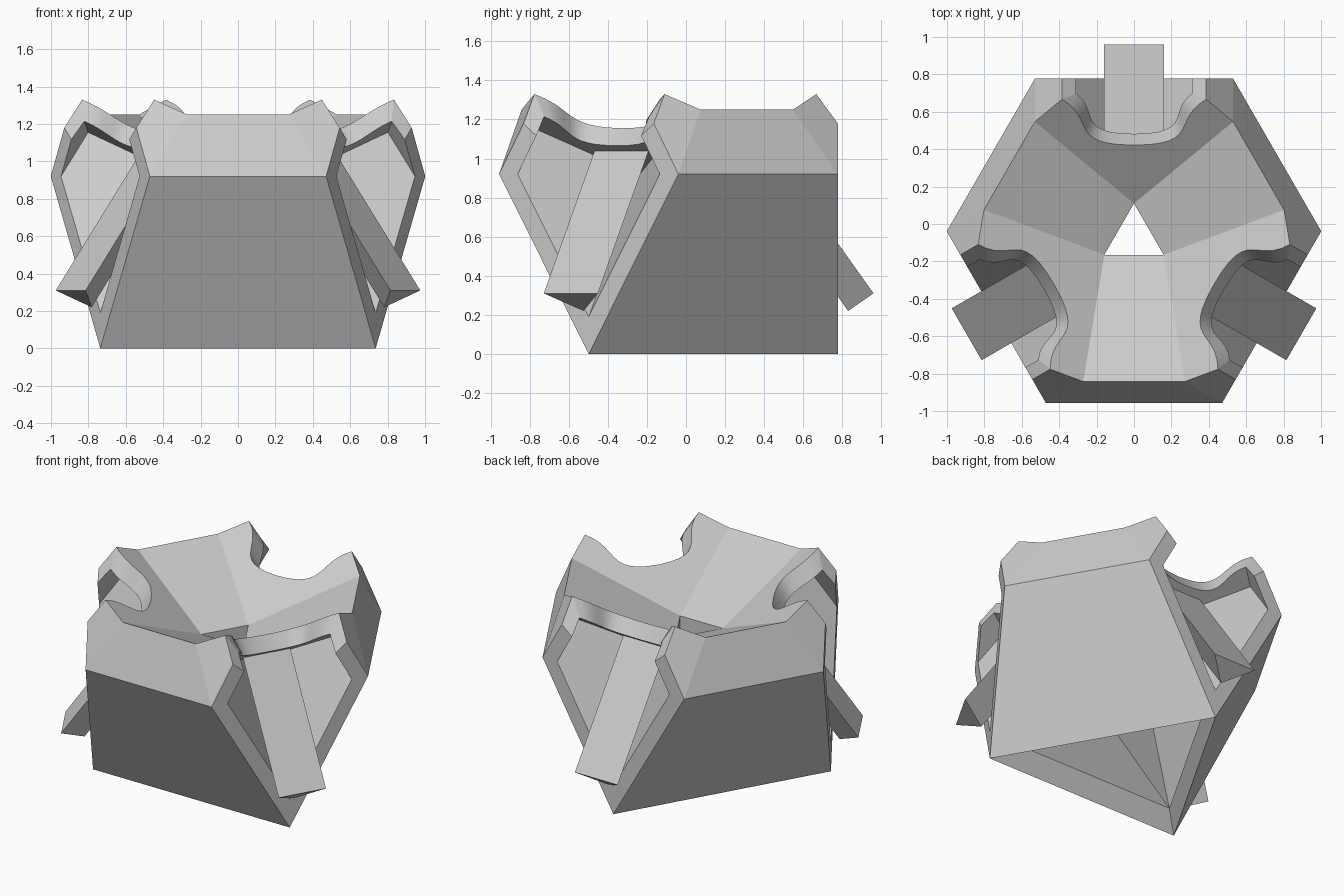
import bpy, bmesh
from math import radians
from mathutils import Vector, Matrix
from mathutils.geometry import interpolate_bezier

cube = bpy.data.objects.get("Cube")
if cube:
    bpy.data.objects.remove(cube, do_unlink=True)

grey = bpy.data.materials.new("plain_grey")
grey.use_nodes = True
colour = (0.6, 0.6, 0.6, 1)
grey.diffuse_color = colour
grey.node_tree.nodes["Principled BSDF"].inputs["Base Color"].default_value = colour

CENTRE = Vector((0, -0.073, 0))   # axis of the threefold symmetry
STEP = Matrix.Rotation(radians(-120), 3, 'Z')


def mirror(p):
    return Vector((-p.x, p.y, p.z))


def after(p):
    """Same point on the next corner, clockwise."""
    return STEP @ p


def across(p):
    """Mirrored point on the next corner."""
    return STEP @ mirror(p)


def build(name, faces, smooth_faces=()):
    bm = bmesh.new()
    for group, smooth in ((faces, False), (smooth_faces, True)):
        for pts in group:
            f = bm.faces.new([bm.verts.new(p + CENTRE) for p in pts])
            f.smooth = smooth
    bmesh.ops.remove_doubles(bm, verts=bm.verts, dist=0.0005)
    bmesh.ops.recalc_face_normals(bm, faces=bm.faces)
    for e in bm.edges:
        e.smooth = all(f.smooth for f in e.link_faces)
    mesh = bpy.data.meshes.new(name)
    bm.to_mesh(mesh)
    bm.free()
    mesh.materials.append(grey)
    ob = bpy.data.objects.new(name, mesh)
    bpy.context.collection.objects.link(ob)
    return ob


def on_bowl(x, y):
    return Vector((x, y, 0.814 + 0.689 * y + 0.017 * x))


def on_ceiling(x, y):
    return Vector((x, y, 0.684 + 0.689 * y))


# Outer skin of one corner, right half
foot = Vector((0, 0.85, 0))
side = Vector((0.53, 0.85, 0.92))
shoulder = Vector((0.385, 0.85, 1.18))
peak = Vector((0.385, 0.74, 1.33))
brow = Vector((0.53, 0.62, 1.25))
hole_top = Vector((0, 0.183, 0.94))

# Pocket: a slanted groove under a sloping ceiling
pocket_foot = Vector((0, 0.85, 0.19))
pocket_side = Vector((0.42, 0.85, 0.92))
pocket_shoulder = Vector((0.31, 0.85, 1.117))
pocket_back = Vector((0.42, 0.683, 1.155))
pocket_crease = Vector((0, 0.335, 0.915))

# Inner skin of the hollow body
inner_foot = Vector((0, 0.77, 0.15))
inner_side = Vector((0.42, 0.77, 0.88))
inner_brow = Vector((0.40, 0.594, 1.093))
inner_crease = Vector((0, 0.262, 0.865))
hole_low = on_ceiling(0, 0.183)

# Scooped lip: upper and lower curves from the peak to the middle
SEG = 12
upper = interpolate_bezier(peak, on_bowl(0.2, 0.63), on_bowl(0.36, 0.495),
                           on_bowl(0, 0.495), SEG + 1)
lower = interpolate_bezier(on_ceiling(0.31, 0.77), on_ceiling(0.18, 0.68),
                           on_ceiling(0.32, 0.555), on_ceiling(0, 0.555), SEG + 1)

# Faces found on both halves of a corner
half = [
    (foot, side, shoulder, pocket_shoulder, pocket_side, pocket_foot),   # rim
    (side, brow, peak, shoulder),                                        # corner facet
    (shoulder, peak, lower[0], pocket_shoulder),                         # lip end
    (pocket_side, pocket_shoulder, lower[0], pocket_back),               # pocket wall
    (pocket_foot, pocket_side, pocket_back, pocket_crease),              # pocket floor
    (*lower, pocket_crease, pocket_back),                                # pocket ceiling
    (inner_foot, inner_side, inner_brow, inner_crease),                  # inside of groove
    (hole_low, inner_brow, inner_crease),                                # inside of roof
]
lip = [(upper[i], upper[i + 1], lower[i + 1], lower[i]) for i in range(SEG)]

# Faces found once per corner
whole = [
    (foot, side, across(side), after(foot)),                             # big wall
    (side, brow, across(brow), across(side)),                            # upper wall
    (brow, across(brow), after(hole_top), hole_top),                     # bowl panel
    (hole_top, brow, *upper, *[mirror(p) for p in reversed(upper[:-1])],
     mirror(brow)),                                                      # bowl fan
    (foot, after(foot), after(inner_foot), inner_foot),                  # base lip
    (inner_foot, inner_side, across(inner_side), after(inner_foot)),     # inner walls
    (inner_side, inner_brow, across(inner_brow), across(inner_side)),
    (inner_brow, across(inner_brow), after(hole_low), hole_low),         # inner roof
    (hole_top, after(hole_top), after(hole_low), hole_low),              # hole wall
]


def both(faces):
    return faces + [tuple(mirror(p) for p in f) for f in faces]


def around(faces):
    out = []
    for f in faces:
        for _ in range(3):
            out.append(f)
            f = tuple(after(p) for p in f)
    return out


build("body", around(whole + both(half)), around(both(lip)))

# Triangular prongs hanging out of the pockets
along = Vector((0, -0.58, 0.815)) * 0.9
tip = [Vector((-0.16, 1.033, 0.31)), Vector((0.16, 1.033, 0.31)), Vector((0, 0.903, 0.22))]
root = [p + along for p in tip]
prong = [tuple(tip), tuple(root)]
prong += [(tip[i], tip[i - 1], root[i - 1], root[i]) for i in range(3)]
for name in ("back_prong", "left_prong", "right_prong"):
    build(name, prong)
    prong = [tuple(after(p) for p in f) for f in prong]
